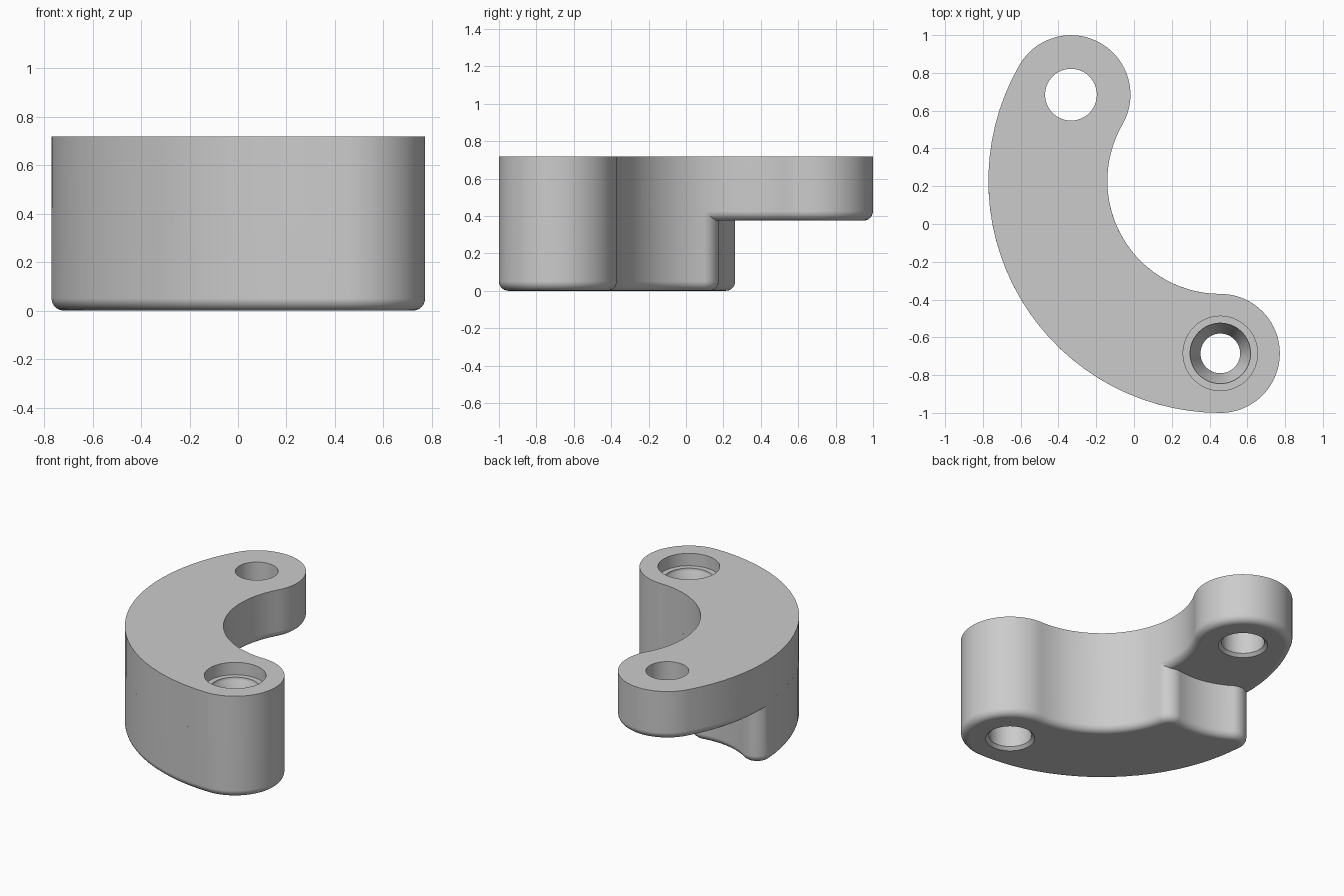
import bpy, bmesh, math
from mathutils import Vector

cube = bpy.data.objects.get("Cube")
if cube:
    bpy.data.objects.remove(cube, do_unlink=True)

# Main dimensions
SWEEP, END_R = 0.913, 0.315            # centreline radius, half width
OUTER, INNER = SWEEP + END_R, SWEEP - END_R
TOP, STEP, ROUND = 0.717, 0.375, 0.05
WALL_R, FILLET = 0.52, 0.1             # stepped wall around the rear hole


def polar(centre, r, deg):
    a = math.radians(deg)
    return centre + Vector((math.cos(a), math.sin(a))) * r


CENTRE = Vector((0.457, 0.228))
FRONT = polar(CENTRE, SWEEP, 270)
REAR = polar(CENTRE, SWEEP, 150)


def arc(centre, r, start, end, side=1):
    """Points with outward normals; the last point belongs to the next arc."""
    n = max(6, round(abs(end - start) / 4))
    out = []
    for i in range(n):
        p = polar(centre, r, start + (end - start) * i / n)
        out.append((p, (p - centre).normalized() * side))
    return out


def mesh_object(name, bm):
    bmesh.ops.recalc_face_normals(bm, faces=bm.faces)
    mesh = bpy.data.meshes.new(name)
    bm.to_mesh(mesh)
    bm.free()
    obj = bpy.data.objects.new(name, mesh)
    bpy.context.collection.objects.link(obj)
    return obj


def skin(name, rings):
    """Closed solid through a stack of equal rings."""
    bm = bmesh.new()
    loops = [[bm.verts.new(p) for p in ring] for ring in rings]
    for a, b in zip(loops, loops[1:]):
        for i in range(len(a)):
            j = (i + 1) % len(a)
            bm.faces.new((a[i], a[j], b[j], b[i]))
    bm.faces.new(loops[0][::-1])
    bm.faces.new(loops[-1])
    return mesh_object(name, bm)


def slab(name, outline, z0, z1, steps=6):
    """Extruded outline with a rounded bottom edge."""
    levels = []
    for i in range(steps + 1):
        a = math.pi / 2 * i / steps
        levels.append((ROUND * (1 - math.sin(a)), z0 + ROUND * (1 - math.cos(a))))
    levels.append((0, z1))
    return skin(name, [[(*(p - n * d), z) for p, n in outline] for d, z in levels])


def lathe(name, centre, profile):
    return skin(name, [[(*polar(centre, r, i * 360 / 64), z) for i in range(64)]
                       for r, z in profile])


def combine(obj, other, operation):
    mod = obj.modifiers.new(operation.title(), 'BOOLEAN')
    mod.operation, mod.object, mod.solver = operation, other, 'EXACT'
    bpy.context.view_layer.objects.active = obj
    bpy.ops.object.modifier_apply(modifier=mod.name)
    bpy.data.objects.remove(other, do_unlink=True)


def fillet_centre(r):
    """Centre of a corner fillet that touches the stepped wall."""
    reach = WALL_R + FILLET
    turn = math.acos((SWEEP ** 2 + r ** 2 - reach ** 2) / (2 * SWEEP * r))
    deg = 150 + math.degrees(turn)
    p = polar(CENTRE, r, deg)
    d = p - REAR
    return p, deg, math.degrees(math.atan2(d.y, d.x)) % 360


# Upper arm: the full crescent
front_end = arc(FRONT, END_R, -90, 90)
arm = slab("curved_bracket",
           arc(CENTRE, OUTER, 150, 270) + front_end
           + arc(CENTRE, INNER, 270, 150, -1) + arc(REAR, END_R, -30, 150),
           STEP, TOP)

# Lower leg: stops at a hollow wall around the rear end
in_c, in_deg, in_wall = fillet_centre(INNER + FILLET)
out_c, out_deg, out_wall = fillet_centre(OUTER - FILLET)
leg = slab("leg",
           arc(CENTRE, OUTER, out_deg, 270) + front_end
           + arc(CENTRE, INNER, 270, in_deg, -1)
           + arc(in_c, FILLET, in_deg - 180, in_wall - 180)
           + arc(REAR, WALL_R, in_wall, out_wall, -1)
           + arc(out_c, FILLET, out_wall - 180, out_deg),
           0, STEP + ROUND + 0.005)
combine(arm, leg, 'UNION')

# Rear hole with a flared lower rim
HOLE = 0.137
combine(arm, lathe("rear_hole", REAR, [
    (HOLE + 0.03, STEP - 0.01), (HOLE + 0.02, STEP), (HOLE, STEP + 0.02),
    (HOLE, TOP + 0.1)]), 'DIFFERENCE')

# Front hole: lower bore, neck, conical seat and counterbore
combine(arm, lathe("front_hole", FRONT, [
    (HOLE + 0.03, -0.01), (HOLE + 0.02, 0), (HOLE, 0.02), (HOLE, 0.42),
    (0.105, 0.42), (0.105, 0.51), (0.16, 0.61), (0.16, 0.63),
    (0.197, 0.63), (0.197, TOP + 0.1)]), 'DIFFERENCE')

# Plain grey finish
grey = bpy.data.materials.new("plain_grey")
grey.use_nodes = True
grey.diffuse_color = (0.6, 0.6, 0.6, 1)
grey.node_tree.nodes["Principled BSDF"].inputs["Base Color"].default_value = (0.6, 0.6, 0.6, 1)
arm.data.materials.clear()
arm.data.materials.append(grey)
for face in arm.data.polygons:
    face.material_index = 0

# Smooth walls, sharp rims
bpy.ops.object.select_all(action='DESELECT')
arm.select_set(True)
bpy.context.view_layer.objects.active = arm
bpy.ops.object.shade_smooth_by_angle(angle=math.radians(30))
weighted = arm.modifiers.new("Even shading", 'WEIGHTED_NORMAL')
weighted.keep_sharp = True
